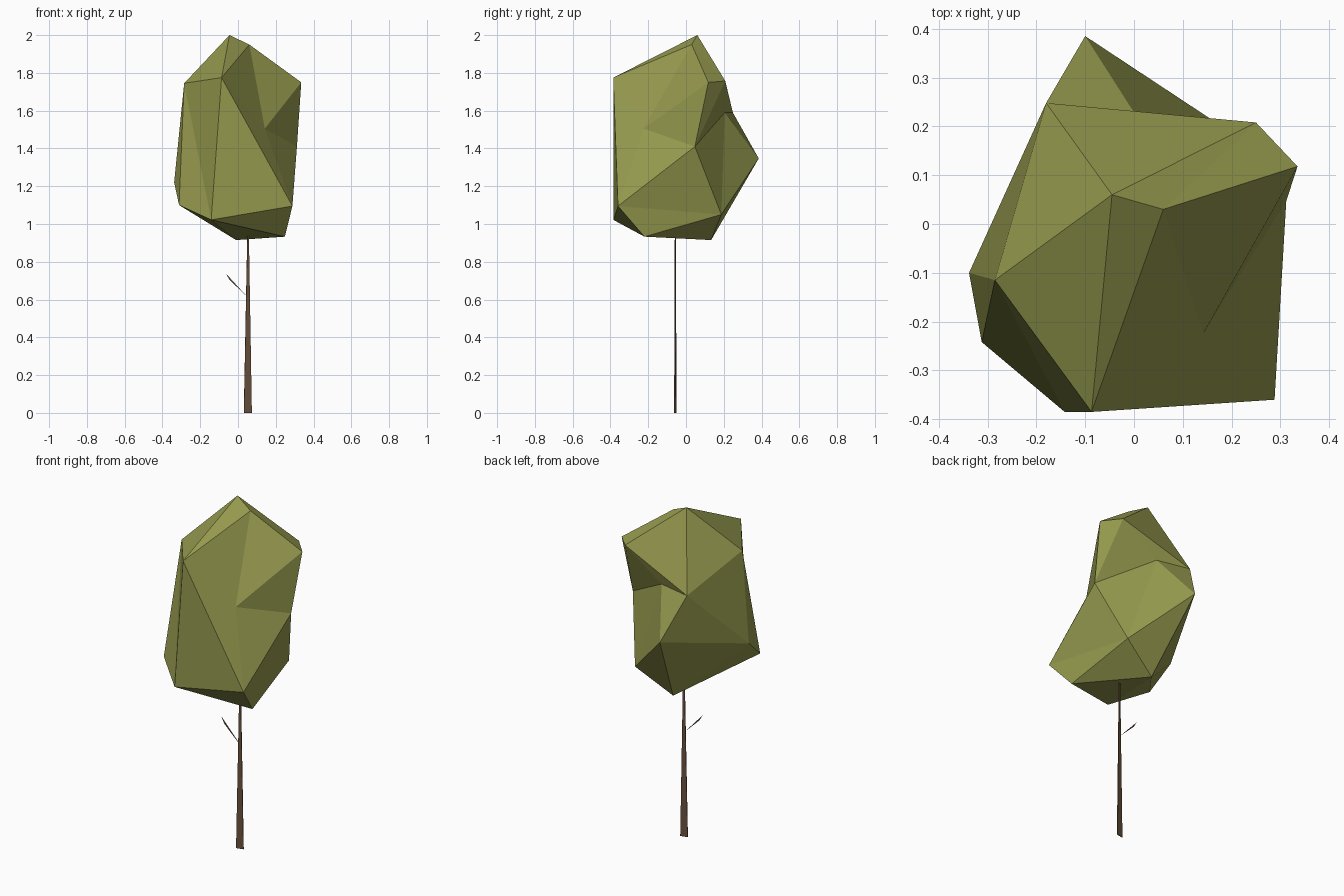
import bpy, bmesh

if "Cube" in bpy.data.objects:
    bpy.data.objects.remove(bpy.data.objects["Cube"])


def material(name, colour):
    m = bpy.data.materials.new(name)
    m.diffuse_color = (*colour, 1)
    m.use_nodes = True
    m.node_tree.nodes["Principled BSDF"].inputs["Base Color"].default_value = m.diffuse_color
    return m


def finish(name, bm, mat):
    bmesh.ops.recalc_face_normals(bm, faces=bm.faces)
    mesh = bpy.data.meshes.new(name)
    bm.to_mesh(mesh)
    bm.free()
    mesh.materials.append(mat)
    obj = bpy.data.objects.new(name, mesh)
    bpy.context.collection.objects.link(obj)
    return obj


def plate(name, outline, mat, thickness=0.004):
    """Thin flat sheet from an outline."""
    bm = bmesh.new()
    bm.faces.new([bm.verts.new(p) for p in outline])
    obj = finish(name, bm, mat)
    mod = obj.modifiers.new("thickness", 'SOLIDIFY')
    mod.thickness = thickness
    mod.offset = 0
    return obj


leaf = material("leaf_green", (0.30, 0.32, 0.075))
bark = material("bark_brown", (0.138, 0.080, 0.045))

# Faceted crown: corner points, joined by fans of triangles round a few hubs
corners = {
    'peak': (-0.045, 0.06, 2.0), 'peak_side': (0.06, 0.03, 1.95),
    'back_left': (-0.18, 0.248, 1.59), 'back_tip': (-0.10, 0.385, 1.347),
    'back_right': (0.25, 0.208, 1.757), 'right_top': (0.335, 0.118, 1.75),
    'right_mid': (0.312, 0.047, 1.41), 'right_low': (0.288, -0.36, 1.095),
    'front_top': (-0.087, -0.385, 1.775), 'front_low': (-0.142, -0.385, 1.022),
    'left_front': (-0.312, -0.242, 1.10), 'left_low': (-0.338, -0.10, 1.22),
    'left_top': (-0.285, -0.115, 1.745), 'front_dent': (0.142, -0.225, 1.505),
    'base_right': (0.248, -0.22, 0.933), 'base': (-0.01, 0.133, 0.915),
    'back_low': (0.20, 0.187, 1.05), 'back_dent': (0.015, 0.205, 1.59),
}
# hub, ring around it, whether the ring closes
fans = [
    ('peak', 'peak_side back_right back_left left_top front_top', True),
    ('front_dent', 'peak_side front_top right_low right_mid right_top', True),
    ('back_dent', 'back_right right_mid back_low back_tip back_left', True),
    ('base', 'base_right back_low back_tip left_low left_front front_low', True),
    ('left_top', 'back_left left_low left_front front_low front_top', False),
    ('right_low', 'front_top front_low base_right back_low right_mid', False),
    ('back_right', 'peak_side right_top right_mid', False),
    ('back_left', 'back_tip left_low', False),
]
bm = bmesh.new()
v = {name: bm.verts.new(p) for name, p in corners.items()}
for hub, ring, closed in fans:
    ring = ring.split()
    if closed:
        ring.append(ring[0])
    for a, b in zip(ring, ring[1:]):
        bm.faces.new((v[hub], v[a], v[b]))
finish("crown", bm, leaf)

# Flat tapering trunk, turned slightly, running up into the crown
plate("trunk", [(0.031, -0.061, 0), (0.073, -0.052, 0),
                (0.055, -0.056, 1.08), (0.052, -0.057, 1.08)], bark)

# Small side twig
plate("twig", [(0.046, -0.057, 0.617), (-0.046, -0.058, 0.706),
               (-0.064, -0.058, 0.738)], bark)
